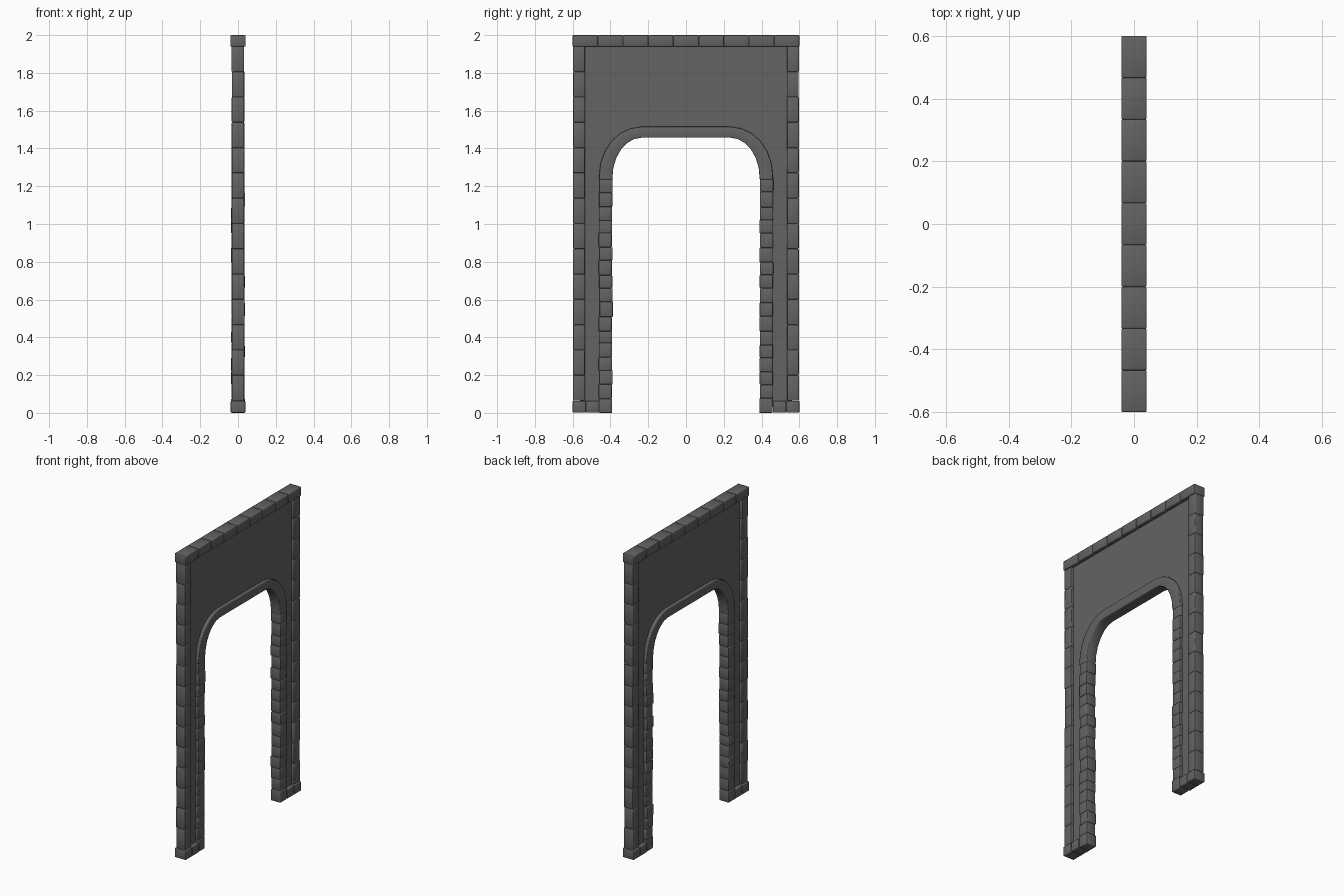
import bpy, bmesh, math, random

if "Cube" in bpy.data.objects:
    bpy.data.objects.remove(bpy.data.objects["Cube"])
random.seed(4)

stone = bpy.data.materials.new("dark grey stone")
stone.diffuse_color = (0.125, 0.125, 0.125, 1)
stone.use_nodes = True
stone.node_tree.nodes["Principled BSDF"].inputs["Base Color"].default_value = stone.diffuse_color


def finish(name, bm, bevel=0.0):
    bmesh.ops.recalc_face_normals(bm, faces=bm.faces)
    me = bpy.data.meshes.new(name)
    bm.to_mesh(me)
    bm.free()
    me.materials.append(stone)
    ob = bpy.data.objects.new(name, me)
    bpy.context.collection.objects.link(ob)
    for p in me.polygons:
        p.use_smooth = bevel > 0
    if bevel:
        m = ob.modifiers.new("worn edges", 'BEVEL')
        m.width = bevel
        m.segments = 2
    return ob


def block(bm, hx, y0, y1, z0, z1, wob=0.0):
    """One stone block; wob shifts it slightly for a hand-laid look."""
    j = lambda: random.uniform(-wob, wob)
    v = bmesh.ops.create_cube(bm, size=1)["verts"]
    ox, oy, hx = j(), j(), hx + j() * 0.5
    for p in v:
        p.co = (p.co.x * 2 * hx + ox,
                (y0 + y1) / 2 + p.co.y * (y1 - y0) + oy,
                (z0 + z1) / 2 + p.co.z * (z1 - z0))


def arch_curve(ry, rz, y_side, z_top, n=6):
    """Opening outline from the left springing to the right springing."""
    half = [(y_side - ry + ry * math.cos(math.pi / 2 * i / n),
             z_top - rz + rz * math.sin(math.pi / 2 * i / n)) for i in range(n + 1)]
    half = [(y_side, 1.235)] + half
    return [(-y, z) for y, z in half] + half[::-1]


# Lintel beam of nine stones
bm = bmesh.new()
for i in range(9):
    block(bm, 0.04, -0.6 + i * 1.2 / 9, -0.6 + (i + 1) * 1.2 / 9, 1.94, 2.0)
finish("top_beam", bm, 0.004)

for s, side in ((-1, "left"), (1, "right")):
    # Outer post of stacked stones
    bm = bmesh.new()
    n = 14
    for i in range(n):
        z0 = 0.065 + i * 1.875 / n
        y = sorted((s * 0.535, s * 0.598))
        block(bm, 0.033, *y, z0, z0 + 1.875 / n, 0.0012)
    finish(side + "_post", bm, 0.004)

    # Foot stones
    bm = bmesh.new()
    for a, b in ((0.46, 0.53), (0.53, 0.6)):
        block(bm, 0.039, *sorted((s * a, s * b)), 0.002, 0.063)
    finish(side + "_foot", bm, 0.004)

    # Door jamb of uneven stones
    bm = bmesh.new()
    cuts = [0] + [1.24 * i / 17 + random.uniform(-0.006, 0.006) for i in range(1, 17)] + [1.24]
    for a, b in zip(cuts, cuts[1:]):
        block(bm, 0.034, *sorted((s * 0.39, s * 0.46)), a, b, 0.0025)
    finish(side + "_jamb", bm, 0.004)

# Rounded arch trim
outer = arch_curve(0.225, 0.26, 0.46, 1.515)
inner = arch_curve(0.155, 0.215, 0.39, 1.457)
bm = bmesh.new()
rings = [[bm.verts.new((x, *p)) for x, p in
          ((-0.035, o), (0.035, o), (0.035, i), (-0.035, i))] for o, i in zip(outer, inner)]
for a, b in zip(rings, rings[1:]):
    for k in range(4):
        bm.faces.new((a[k], a[(k + 1) % 4], b[(k + 1) % 4], b[k]))
bm.faces.new(rings[0])
bm.faces.new(rings[-1][::-1])
finish("arch_trim", bm, 0.004)

# Recessed wall panel around the opening
mid = arch_curve(0.19, 0.235, 0.425, 1.487)
outline = [(-0.56, 0.03), (-0.425, 0.03)] + mid + [(0.425, 0.03), (0.56, 0.03), (0.56, 1.96), (-0.56, 1.96)]
bm = bmesh.new()
face = bm.faces.new([bm.verts.new((-0.015, *p)) for p in outline])
new = bmesh.ops.extrude_face_region(bm, geom=[face])["geom"]
bmesh.ops.translate(bm, vec=(0.03, 0, 0), verts=[g for g in new if isinstance(g, bmesh.types.BMVert)])
finish("wall_panel", bm)
